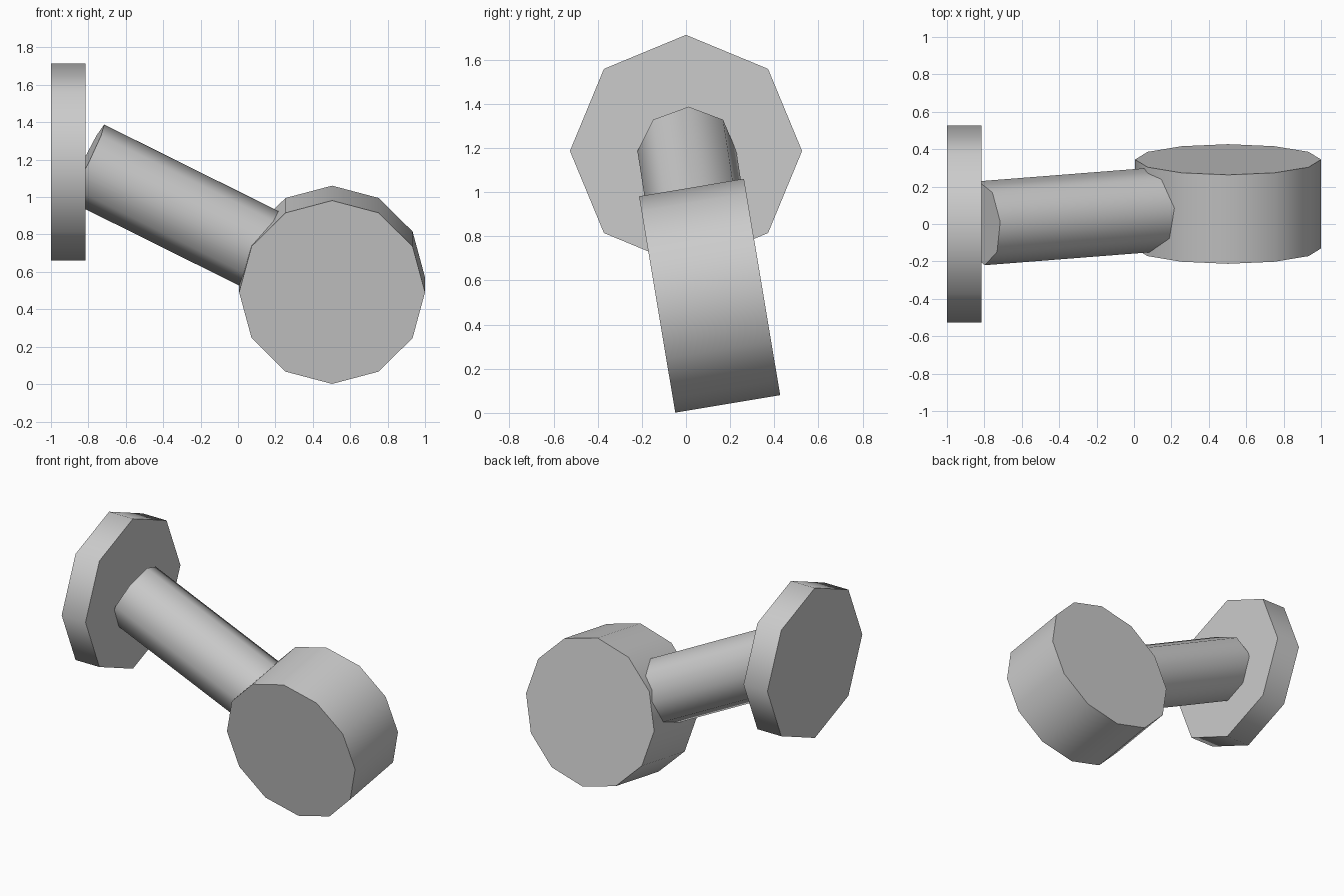
import bpy, math
from mathutils import Vector, Matrix

if "Cube" in bpy.data.objects:
    bpy.data.objects.remove(bpy.data.objects["Cube"])

grey = bpy.data.materials.new("plain_grey")
grey.diffuse_color = (0.6, 0.6, 0.6, 1)
grey.use_nodes = True
grey.node_tree.nodes["Principled BSDF"].inputs["Base Color"].default_value = grey.diffuse_color


def prism(name, start, end, radius, sides, up):
    """Capped prism from start to end, with one corner pointing along up."""
    start, end = Vector(start), Vector(end)
    z = (end - start).normalized()
    up = Vector(up)
    x = (up - z * up.dot(z)).normalized()
    y = z.cross(x)
    bpy.ops.mesh.primitive_cylinder_add(vertices=sides, radius=radius,
                                        depth=(end - start).length)
    obj = bpy.context.object
    obj.name = name
    rot = Matrix((x, y, z)).transposed().to_4x4()
    # primitive corners start on its own y axis, so turn them onto x
    turn = Matrix.Rotation(-math.pi / 2, 4, 'Z')
    obj.matrix_world = Matrix.Translation((start + end) / 2) @ rot @ turn
    obj.data.materials.append(grey)
    bpy.ops.object.shade_smooth_by_angle(angle=math.radians(60))
    return obj


# Wall plate: upright octagon
prism("wall_plate", (-1, 0, 1.187), (-0.815, 0, 1.187), 0.526, 8, (0, 0, 1))

# Tilted twelve-sided drum
centre = Vector((0.503, 0.107, 0.531))
tilt = math.radians(9.5)
half = Vector((0, math.cos(tilt), math.sin(tilt))) * 0.241
prism("drum", centre - half, centre + half, 0.497, 12, (1, 0, 0))

# Sloping arm from the plate into the middle of the drum
prism("arm", (-0.815, 0.004, 1.186), centre, 0.225, 8, (0, 0, 1))
